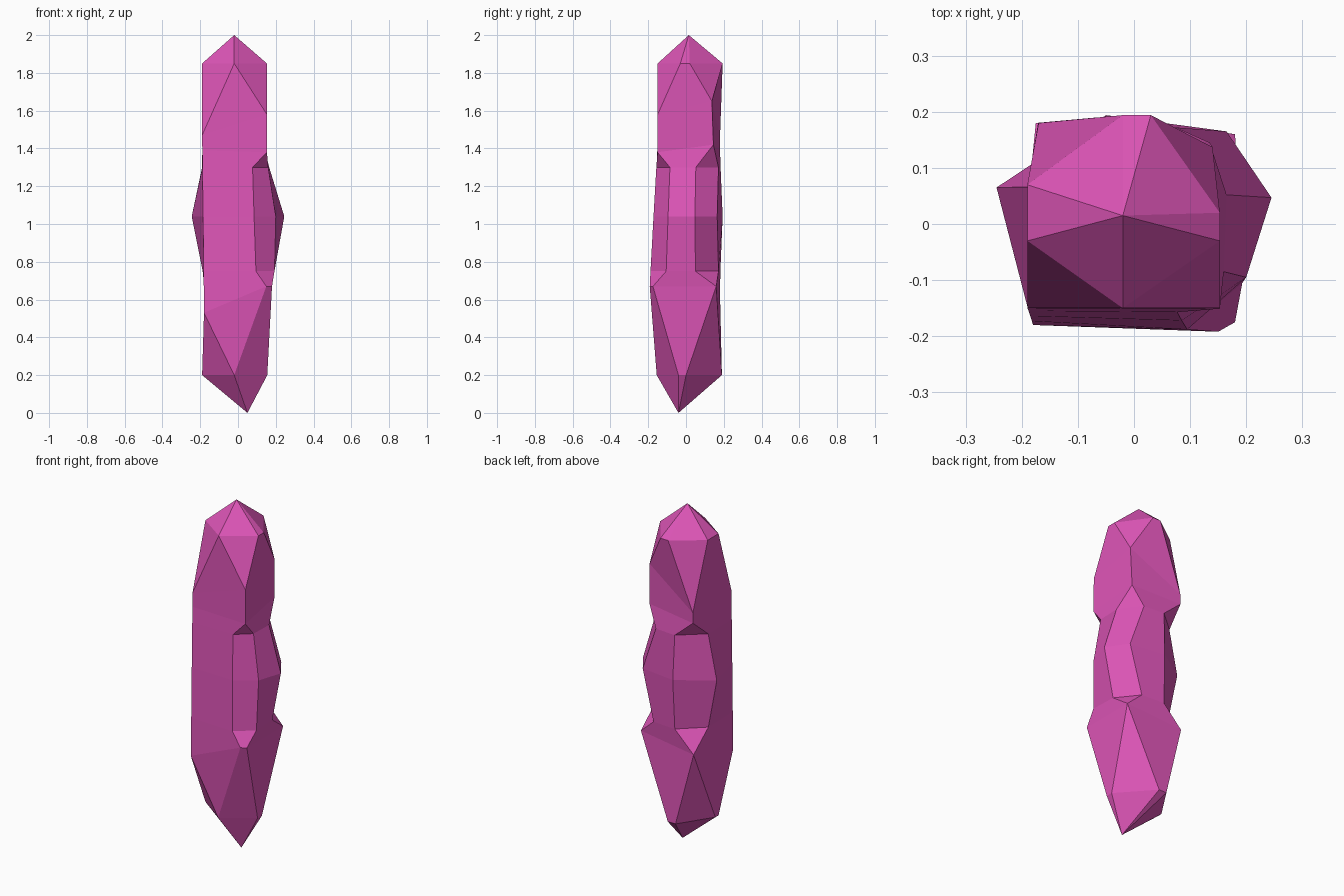
import bpy, bmesh

# Each ring has 8 points in order: front-left corner, front-right corner,
# back-right corner, back-left corner; every corner has two points that
# either meet (sharp corner) or spread apart (chipped corner).


def sharp(fl, fr, br, bl):
    return [fl, fl, fr, fr, br, br, bl, bl]


def chipped(z, fl, fr_f, fr_r, br_r, br_b, bl_b, bl_l):
    return [(x, y, z) for x, y in (fl, fl, fr_f, fr_r, br_r, br_b, bl_b, bl_l)]


def cap(z, left_f, front, right_f, right_b, back_r, back_l, left_b):
    pts = (left_f, front, front, right_f, right_b, back_r, back_l, left_b)
    return [(x, y, z) for x, y in pts]


rings = [
    # lower cap
    cap(0.2, (-0.19, -0.03), (-0.02, -0.155), (0.155, -0.04), (0.155, 0.0),
        (-0.015, 0.19), (-0.065, 0.19), (-0.19, 0.0)),
    # lower corners
    [(-0.18, -0.18, 0.53), (-0.18, -0.18, 0.53), (0.15, -0.192, 0.67), (0.18, -0.175, 0.67),
     (0.18, 0.16, 0.67), (0.18, 0.16, 0.67), (-0.175, 0.18, 0.63), (-0.175, 0.18, 0.63)],
    # chipped middle
    chipped(0.75, (-0.182, -0.173), (0.095, -0.188), (0.193, -0.105), (0.187, 0.05),
            (0.09, 0.172), (-0.055, 0.182), (-0.187, 0.06)),
    chipped(1.04, (-0.185, -0.164), (0.085, -0.172), (0.2, -0.095), (0.245, 0.047),
            (0.165, 0.165), (-0.05, 0.194), (-0.245, 0.065)),
    chipped(1.3, (-0.188, -0.155), (0.077, -0.157), (0.16, -0.085), (0.165, 0.052),
            (0.075, 0.172), (-0.055, 0.183), (-0.19, 0.066)),
    # upper corners
    sharp((-0.189, -0.152, 1.39), (0.153, -0.151, 1.38), (0.135, 0.145, 1.42), (-0.171, 0.18, 1.4)),
    sharp((-0.19, -0.15, 1.47), (0.153, -0.15, 1.58), (0.14, 0.137, 1.65), (-0.17, 0.18, 1.46)),
    # upper cap
    cap(1.85, (-0.19, -0.03), (-0.02, -0.15), (0.153, -0.03), (0.153, 0.02),
        (0.03, 0.194), (-0.02, 0.194), (-0.19, 0.07)),
]

bm = bmesh.new()
loops = [[bm.verts.new(p) for p in ring] for ring in rings]
for a, b in zip(loops, loops[1:]):
    for i in range(8):
        j = (i + 1) % 8
        bm.faces.new((a[i], a[j], b[j], b[i]))

# pointed tips
for loop, tip in ((loops[0][::-1], (0.05, -0.04, 0.0)), (loops[-1], (-0.02, 0.015, 2.0))):
    v = bm.verts.new(tip)
    for i in range(8):
        bm.faces.new((loop[i], loop[(i + 1) % 8], v))

bmesh.ops.remove_doubles(bm, verts=bm.verts, dist=0.002)
bmesh.ops.recalc_face_normals(bm, faces=bm.faces)

mesh = bpy.data.meshes.new("crystal")
bm.to_mesh(mesh)
bm.free()
crystal = bpy.data.objects.new("crystal", mesh)
bpy.context.collection.objects.link(crystal)

# pink material
mat = bpy.data.materials.new("pink_crystal")
mat.diffuse_color = (0.72, 0.09, 0.47, 1)
mesh.materials.append(mat)
